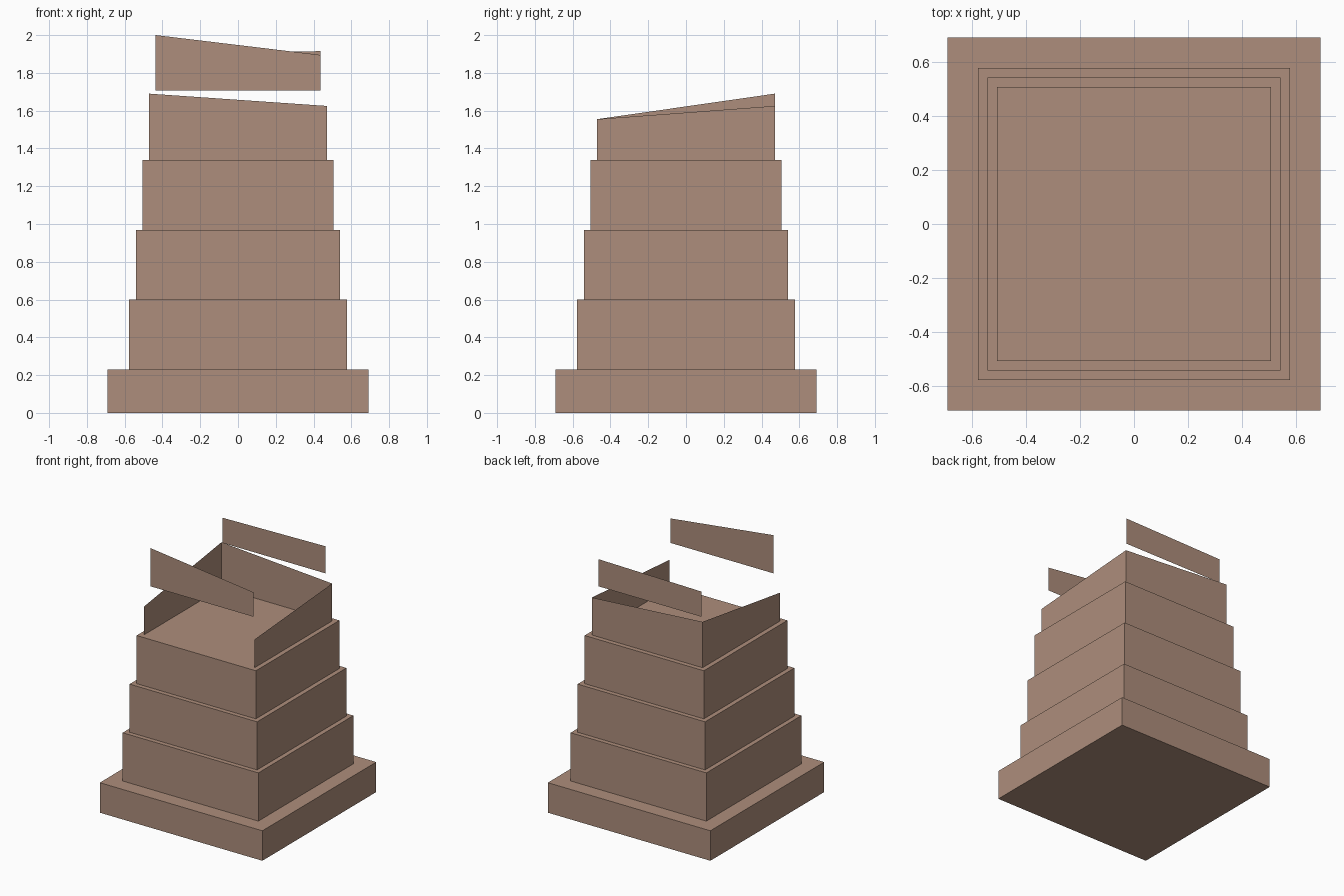
import bpy

if "Cube" in bpy.data.objects:
    bpy.data.objects.remove(bpy.data.objects["Cube"])

mat = bpy.data.materials.new("clay")
mat.diffuse_color = (0.42, 0.27, 0.20, 1)
mat.use_nodes = True
mat.node_tree.nodes["Principled BSDF"].inputs["Base Color"].default_value = mat.diffuse_color


def mesh_object(name, verts, faces):
    me = bpy.data.meshes.new(name)
    me.from_pydata(verts, [], faces)
    me.materials.append(mat)
    ob = bpy.data.objects.new(name, me)
    bpy.context.collection.objects.link(ob)
    return ob


def box(name, half, z0, z1):
    ring = [(-half, -half), (half, -half), (half, half), (-half, half)]
    verts = [(x, y, z) for z in (z0, z1) for x, y in ring]
    sides = [(i, (i + 1) % 4, (i + 1) % 4 + 4, i + 4) for i in range(4)]
    return mesh_object(name, verts, [(3, 2, 1, 0), (4, 5, 6, 7)] + sides)


def panel(name, a, b, z0, za, zb):
    """Thin upright sheet from a to b with a sloping broken top edge."""
    return mesh_object(name, [(*a, z0), (*b, z0), (*b, zb), (*a, za)], [(0, 1, 2, 3)])


# Plinth and the three stacked, narrowing tiers
Z = [0.23, 0.60, 0.969, 1.338, 1.707]
box("plinth", 0.69, 0, Z[0])
for i, half in enumerate((0.576, 0.541, 0.506)):
    box(f"tier_{i + 1}", half, Z[i], Z[i + 1])

# Broken open storey: three sheets, front side missing
h = 0.47
panel("right_wall", (h, -h), (h, h), Z[3], 1.555, 1.625)
panel("back_wall", (h, h), (-h, h), Z[3], 1.625, 1.69)
panel("left_wall", (-h, h), (-h, -h), Z[3], 1.69, 1.555)

# Upper fragments, front and back only
h = 0.436
panel("upper_front_fragment", (-h, -h), (h, -h), Z[4], 2.0, 1.895)
panel("upper_back_fragment", (h, h), (-h, h), Z[4], 1.915, 1.90)

# Flat triangular mark on the front of the second tier
mesh_object("front_triangle",
            [(-0.18, -0.543, 0.693), (0.18, -0.543, 0.693), (0, -0.543, 0.762)],
            [(0, 1, 2)])
